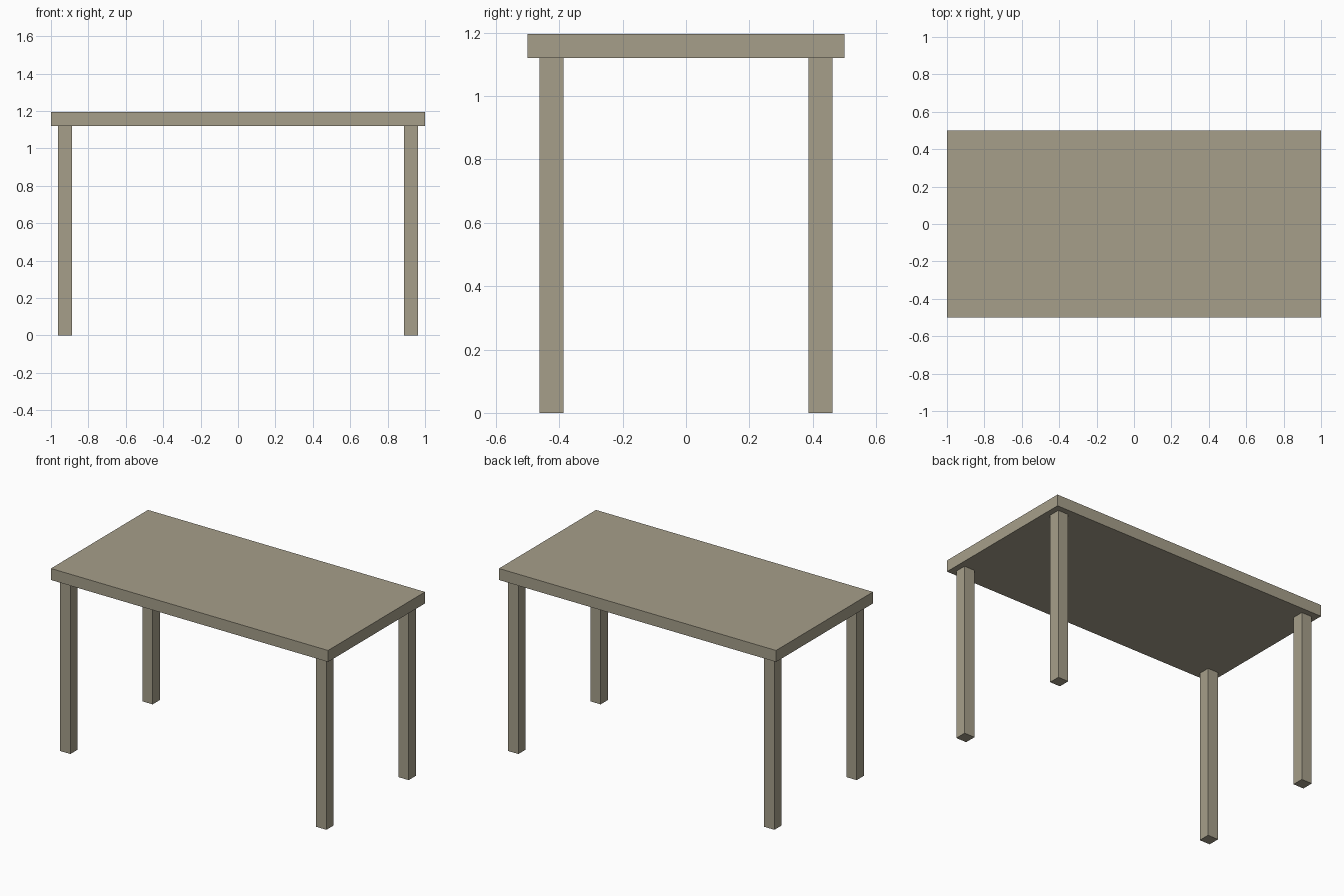
import bpy

if "Cube" in bpy.data.objects:
    bpy.data.objects.remove(bpy.data.objects["Cube"])

# Single flat colour
wood = bpy.data.materials.new("greyish beige wood")
wood.diffuse_color = (0.38, 0.345, 0.255, 1.0)
wood.use_nodes = True
wood.node_tree.nodes["Principled BSDF"].inputs["Base Color"].default_value = wood.diffuse_color


def box(name, lo, hi):
    """Axis-aligned box between two corners."""
    centre = [(a + b) / 2 for a, b in zip(lo, hi)]
    bpy.ops.mesh.primitive_cube_add(size=1, location=centre)
    ob = bpy.context.object
    ob.name = name
    ob.scale = [b - a for a, b in zip(lo, hi)]
    bpy.ops.object.transform_apply(location=False, rotation=False, scale=True)
    ob.data.materials.append(wood)
    return ob


HEIGHT, THICK = 1.195, 0.075
LEG, INSET = 0.075, 0.0385
UNDERSIDE = HEIGHT - THICK

# Table top
box("table_top", (-1, -0.5, UNDERSIDE), (1, 0.5, HEIGHT))

# Four square legs, inset from the corners
cx, cy = 1 - INSET - LEG / 2, 0.5 - INSET - LEG / 2
for side, sx in (("left", -1), ("right", 1)):
    for end, sy in (("front", -1), ("back", 1)):
        x, y, h = sx * cx, sy * cy, LEG / 2
        box(f"{end}_{side}_leg", (x - h, y - h, 0), (x + h, y + h, UNDERSIDE))
